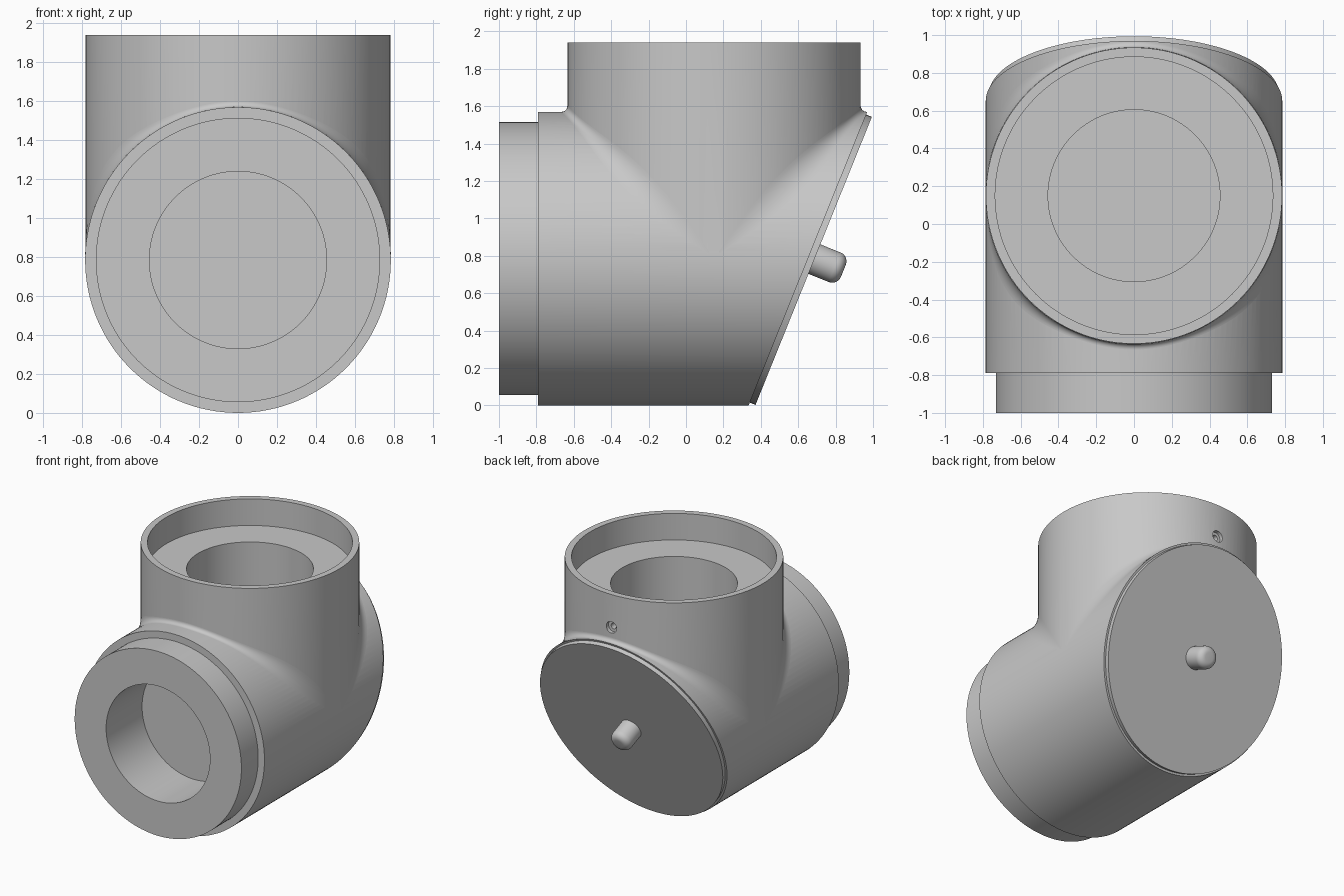
import bpy, bmesh
from math import sin, cos, pi, radians, tan
from mathutils import Matrix, Vector

if "Cube" in bpy.data.objects:
    bpy.data.objects.remove(bpy.data.objects["Cube"])

R = 0.785          # main pipe radius
MID = 0.785        # height of the horizontal axis
STACK_Y = 0.15     # vertical axis position
BORE = 0.455
TILT = radians(22)
FOOT = Vector((0, 0.335, 0))                    # bottom of the slanted back
OUT = Vector((0, cos(TILT), -sin(TILT)))        # slanted back normal
ALONG_Y = Matrix.Rotation(-pi / 2, 4, 'X')
ALONG_OUT = Matrix.Rotation(-pi / 2 - TILT, 4, 'X')

grey = bpy.data.materials.new("plain_grey")
grey.use_nodes = True
colour = (0.58, 0.58, 0.58, 1)
grey.diffuse_color = colour
grey.node_tree.nodes["Principled BSDF"].inputs["Base Color"].default_value = colour


def add_object(name, bm):
    mesh = bpy.data.meshes.new(name)
    bmesh.ops.recalc_face_normals(bm, faces=bm.faces)
    bm.to_mesh(mesh)
    bm.free()
    mesh.materials.append(grey)
    obj = bpy.data.objects.new(name, mesh)
    bpy.context.collection.objects.link(obj)
    return obj


def rod(name, start, length, radius, turn=Matrix(), sides=128, bevel=0, stretch=1):
    """Round bar from start along the turned z axis."""
    bm = bmesh.new()
    bmesh.ops.create_cone(bm, cap_ends=True, segments=sides, radius1=radius,
                          radius2=radius, depth=length)
    if bevel:
        tip = [e for e in bm.edges if all(v.co.z > 0 for v in e.verts)]
        bmesh.ops.bevel(bm, geom=tip, offset=bevel, segments=6, profile=0.5, affect='EDGES')
    place = Matrix.Translation(start) @ turn @ Matrix.Translation((0, 0, length / 2))
    bm.transform(place @ Matrix.Diagonal((1, stretch, 1, 1)))
    return add_object(name, bm)


def trim(obj, inset=0, cap=True):
    """Cut away everything behind the slanted back."""
    bm = bmesh.new()
    bm.from_mesh(obj.data)
    cut = bmesh.ops.bisect_plane(bm, geom=bm.verts[:] + bm.edges[:] + bm.faces[:],
                                 plane_co=FOOT - OUT * inset, plane_no=OUT,
                                 clear_outer=True)["geom_cut"]
    if cap:
        rim = [e for e in cut if isinstance(e, bmesh.types.BMEdge)]
        bmesh.ops.edgeloop_fill(bm, edges=rim)
        bmesh.ops.recalc_face_normals(bm, faces=bm.faces)
    bm.to_mesh(obj.data)
    bm.free()
    return obj


def select(obj):
    bpy.ops.object.select_all(action='DESELECT')
    obj.select_set(True)
    bpy.context.view_layer.objects.active = obj


def combine(target, other, operation):
    mod = target.modifiers.new(operation, 'BOOLEAN')
    mod.operation, mod.solver, mod.object = operation, 'EXACT', other
    select(target)
    bpy.ops.object.modifier_apply(modifier=mod.name)
    bpy.data.objects.remove(other)


def smooth(obj, degrees=30):
    select(obj)
    bpy.ops.object.shade_smooth_by_angle(angle=radians(degrees))


# Elbow body: slanted horizontal pipe, vertical pipe and front spigot
body = trim(rod("elbow_body", (0, -0.79, MID), 2.0, R, turn=ALONG_Y))
stack = trim(rod("stack", (0, STACK_Y, 0.8), 1.14, R - 0.001), inset=0.01)
combine(body, stack, 'UNION')
combine(body, rod("spigot", (0, -1, MID), 0.4, 0.73, turn=ALONG_Y), 'UNION')

# Socket, blind bores and stepped screw hole
cutters = [
    rod("socket", (0, STACK_Y, 1.73), 0.5, 0.735),
    rod("top_bore", (0, STACK_Y, 1.28), 0.7, BORE),
    rod("front_bore", (0, -1.2, MID), 0.65, BORE, turn=ALONG_Y),
    rod("screw_hole", (0, 0.82, 1.68), 0.3, 0.022, turn=ALONG_Y, sides=24),
    rod("screw_recess", (0, 0.905, 1.68), 0.2, 0.045, turn=ALONG_Y, sides=24),
]
for cutter in cutters:
    combine(body, cutter, 'DIFFERENCE')
smooth(body, 5)

# Fillet where the two pipes meet, widening towards the sides
STEPS, ARC = 96, 10
bm = bmesh.new()
for side in (-1, 1):
    rows = []
    for i in range(STEPS + 1):
        t = pi * (i / STEPS - 0.5) * 0.98
        radius = 0.03 + 0.3 * sin(t) ** 4
        big = R + radius
        centre = Vector((big * sin(t), side * big * cos(t), big * cos(t)))
        to_stack = Vector((-sin(t), -side * cos(t), 0))
        to_pipe = Vector((-sin(t), 0, -cos(t)))
        row = []
        for j in range(ARC + 1):
            p = centre + radius * to_stack.slerp(to_pipe, j / ARC)
            row.append(bm.verts.new(p + Vector((0, STACK_Y, MID))))
        rows.append(row)
    for a, b in zip(rows, rows[1:]):
        for j in range(ARC):
            bm.faces.new((a[j], a[j + 1], b[j + 1], b[j]))
fillet = trim(add_object("joint_fillet", bm), cap=False)
# Face both halves of the sheet upward
bm = bmesh.new()
bm.from_mesh(fillet.data)
bmesh.ops.reverse_faces(bm, faces=[f for f in bm.faces if f.normal.z < 0])
bm.to_mesh(fillet.data)
bm.free()
smooth(fillet)

# Slanted back plate and its round knob
centre = FOOT + Vector((0, MID * tan(TILT), MID))
smooth(rod("back_plate", centre - OUT * 0.01, 0.043, 0.77, turn=ALONG_OUT,
           stretch=1 / cos(TILT)))
smooth(rod("adjuster_knob", (0, 0.67, 0.789), 0.185, 0.085, turn=ALONG_OUT,
           sides=48, bevel=0.05))
